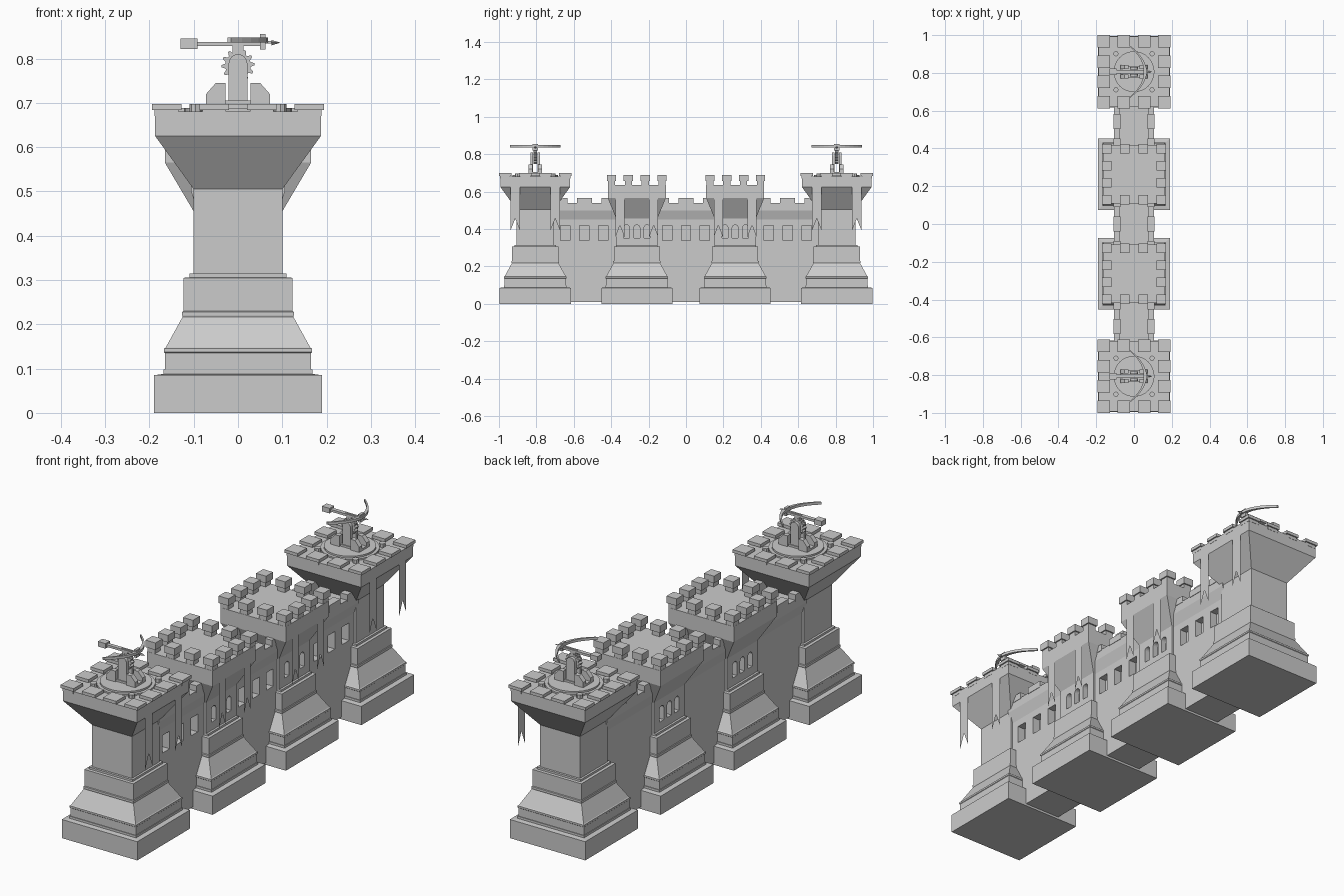
import bpy, bmesh, math
from mathutils import Vector

if "Cube" in bpy.data.objects:
    bpy.data.objects.remove(bpy.data.objects["Cube"])

OUTER, INNER = 0.806, 0.263


def make(name, bm):
    bmesh.ops.recalc_face_normals(bm, faces=bm.faces)
    me = bpy.data.meshes.new(name)
    bm.to_mesh(me)
    bm.free()
    ob = bpy.data.objects.new(name, me)
    bpy.context.collection.objects.link(ob)
    return ob


def add_stack(bm, levels, cx=0, cy=0):
    """Rectangular rings (half x, half y, z) joined upwards and capped."""
    rings = [[bm.verts.new((cx + a * hx, cy + b * hy, z))
              for a, b in ((-1, -1), (1, -1), (1, 1), (-1, 1))] for hx, hy, z in levels]
    for lo, hi in zip(rings, rings[1:]):
        for i in range(4):
            j = (i + 1) % 4
            bm.faces.new((lo[i], lo[j], hi[j], hi[i]))
    bm.faces.new(rings[0])
    bm.faces.new(rings[-1])


def add_box(bm, x0, x1, y0, y1, z0, z1):
    add_stack(bm, [((x1 - x0) / 2, (y1 - y0) / 2, z0), ((x1 - x0) / 2, (y1 - y0) / 2, z1)],
              (x0 + x1) / 2, (y0 + y1) / 2)


def add_prism(bm, pts, a, b):
    """Extrude a polygon of 3D points from offset a to offset b."""
    lo = [bm.verts.new(Vector(p) + Vector(a)) for p in pts]
    hi = [bm.verts.new(Vector(p) + Vector(b)) for p in pts]
    for i in range(len(pts)):
        j = (i + 1) % len(pts)
        bm.faces.new((lo[i], lo[j], hi[j], hi[i]))
    bm.faces.new(lo)
    bm.faces.new(hi)


def arch(cx, w, z0, z1, n=8):
    """Round-topped outline as (u, z) pairs, half width w."""
    return [(cx - w, z0), (cx + w, z0)] + [
        (cx + w * math.cos(math.pi * i / n), z1 - w + w * math.sin(math.pi * i / n))
        for i in range(n + 1)]


def add_disc(bm, cx, cy, z0, z1, r, n=32):
    add_prism(bm, [(cx + r * math.cos(2 * math.pi * i / n), cy + r * math.sin(2 * math.pi * i / n), 0)
                   for i in range(n)], (0, 0, z0), (0, 0, z1))


def cut(ob, bm):
    """Carve the cutter mesh out of an object."""
    cutter = make("cutter", bm)
    cutter.hide_render = True
    m = ob.modifiers.new("openings", 'BOOLEAN')
    m.operation, m.solver, m.object = 'DIFFERENCE', 'EXACT', cutter
    bpy.context.view_layer.objects.active = ob
    bpy.ops.object.modifier_apply(modifier=m.name)
    bpy.data.objects.remove(cutter)


def merlons(name, cy, hx, hy, w, z0, z1, cap):
    """Ring of four battlements per side, corners included."""
    bm = bmesh.new()
    for i in range(4):
        for j in range(4):
            if i in (0, 3) or j in (0, 3):
                x = (i / 1.5 - 1) * (hx - w)
                y = cy + (j / 1.5 - 1) * (hy - w)
                zc = z1 - cap
                add_stack(bm, [(w - .006, w - .006, z0), (w - .006, w - .006, zc),
                               (w, w, zc), (w, w, z1)], x, y)
    make(name, bm)


# moulded foot shared by all towers
foot = [(.19, 0), (.19, .085), (.168, .088), (.168, .098), (.165, .098), (.165, .135),
        (.167, .137), (.167, .145), (.163, .148), (.125, .217), (.126, .22), (.126, .228),
        (.123, .23), (.123, .305), (.11, .306), (.11, .315)]
FOOT = [(h, h, z) for h, z in foot]

for s in (-1, 1):
    # outer tower with flared head
    bm = bmesh.new()
    add_stack(bm, FOOT + [(.1, .1, .315), (.1, .1, .505), (.187, .187, .625), (.187, .187, .681)], cy=s * OUTER)
    make("outer_tower", bm)
    merlons("outer_battlements", s * OUTER, .194, .194, .033, .67, .698, .014)

    # inner tower with arched windows on both faces
    cy = s * INNER
    bm = bmesh.new()
    add_stack(bm, FOOT + [(.1, .11, .315), (.1, .11, .455), (.165, .155, .565), (.165, .155, .635)], cy=cy)
    tower = make("inner_tower", bm)
    bm = bmesh.new()
    for k in (-1, 0, 1):
        pts = [(0, u, z) for u, z in arch(cy + k * .055, .016, .352, .422)]
        for side in (-1, 1):
            add_prism(bm, pts, (side * .075, 0, 0), (side * .14, 0, 0))
    cut(tower, bm)
    merlons("inner_battlements", cy, .17, .16, .025, .63, .688, .032)

    # swallow-tailed banners hanging on the right side
    bm = bmesh.new()
    for c, off, w, x, zt, zb in ((OUTER, .107, .026, .19, .67, .39), (INNER, .09, .024, .168, .62, .355)):
        for k in (-1, 1):
            y = s * c + k * off
            bm.faces.new([bm.verts.new((x, y + a * w, z)) for a, z in
                          ((-1, zt), (1, zt), (1, zb), (0, zb + .065), (-1, zb))])
    make("banners", bm)

# curtain wall sections: overhanging top, walkway and battlements
for y0, y1, wins in ((-.72, -.365, (-.645, -.544, -.443)), (-.16, .16, (-.1, 0, .1)),
                     (.365, .72, (.443, .544, .645))):
    half = [(.09, .01), (.09, .45), (.106, .50), (.106, .54), (.075, .54), (.075, .515)]
    outline = half + [(-x, z) for x, z in reversed(half)]
    bm = bmesh.new()
    add_prism(bm, [(x, 0, z) for x, z in outline], (0, y0, 0), (0, y1, 0))
    wall = make("curtain_wall", bm)
    bm = bmesh.new()
    for y in wins:
        add_box(bm, .055, .15, y - .025, y + .025, .338, .418)
    cut(wall, bm)
    bm = bmesh.new()
    mid = (y0 + y1) / 2
    for k in (-1, 0, 1):
        for sx in (-1, 1):
            add_stack(bm, [(.018, .04, .535), (.018, .04, .565)], sx * .09, mid + k * .13)
    make("wall_battlements", bm)

for cy in (-OUTER, OUTER):
    # turntable with rim and studs
    bm = bmesh.new()
    add_disc(bm, 0, cy, .675, .688, .122)
    add_disc(bm, 0, cy, .688, .696, .108)
    for a in range(4):
        t = math.pi * (a / 2 + .25)
        add_disc(bm, .135 * math.cos(t), cy + .135 * math.sin(t), .675, .697, .014, 8)
    make("turntable", bm)

    # chamfered bracing blocks and rounded uprights
    bm = bmesh.new()
    for k in (-1, 1):
        for sx in (-1, 1):
            pts = [(sx * x, cy + k * .026, z) for x, z in
                   ((.028, .69), (.072, .69), (.072, .72), (.05, .745), (.028, .745))]
            add_prism(bm, pts, (0, -.011, 0), (0, .011, 0))
        add_prism(bm, [(u, cy + k * .019, z) for u, z in arch(0, .021, .69, .81)],
                  (0, -.007, 0), (0, .007, 0))
    add_box(bm, -.072, .072, cy - .03, cy + .03, .69, .705)
    make("mount", bm)

    # toothed elevation wheel
    bm = bmesh.new()
    pts = []
    for i in range(48):
        r = .037 if i % 4 < 2 else .029
        t = 2 * math.pi * i / 48
        pts.append((r * math.cos(t), cy, .785 + r * math.sin(t)))
    add_prism(bm, pts, (0, -.01, 0), (0, .01, 0))
    make("gear_wheel", bm)

    # stock, rear winch box and bolt
    bm = bmesh.new()
    add_box(bm, -.012, .012, cy - .009, cy + .009, .80, .832)
    add_box(bm, -.11, .06, cy - .009, cy + .009, .828, .838)
    add_box(bm, -.13, -.092, cy - .016, cy + .016, .822, .845)
    add_box(bm, .05, .062, cy - .014, cy + .014, .82, .855)
    add_box(bm, -.02, .08, cy - .003, cy + .003, .834, .84)
    tip = [bm.verts.new((.076, cy + a, .836 + b)) for a, b in ((-.008, 0), (0, -.006), (.008, 0), (0, .006))]
    point = bm.verts.new((.096, cy, .836))
    for i in range(4):
        bm.faces.new((tip[i], tip[(i + 1) % 4], point))
    make("ballista_stock", bm)

    # swept-back bow arms
    bm = bmesh.new()
    n = 12
    front, back = [], []
    for i in range(n + 1):
        t = 2 * i / n - 1
        x = .06 - .08 * t * t
        w = .008 - .004 * abs(t)
        front.append((x + w, cy + .135 * t, .842))
        back.append((x - w, cy + .135 * t, .842))
    add_prism(bm, front + back[::-1], (0, 0, -.006), (0, 0, .006))
    make("ballista_bow", bm)
